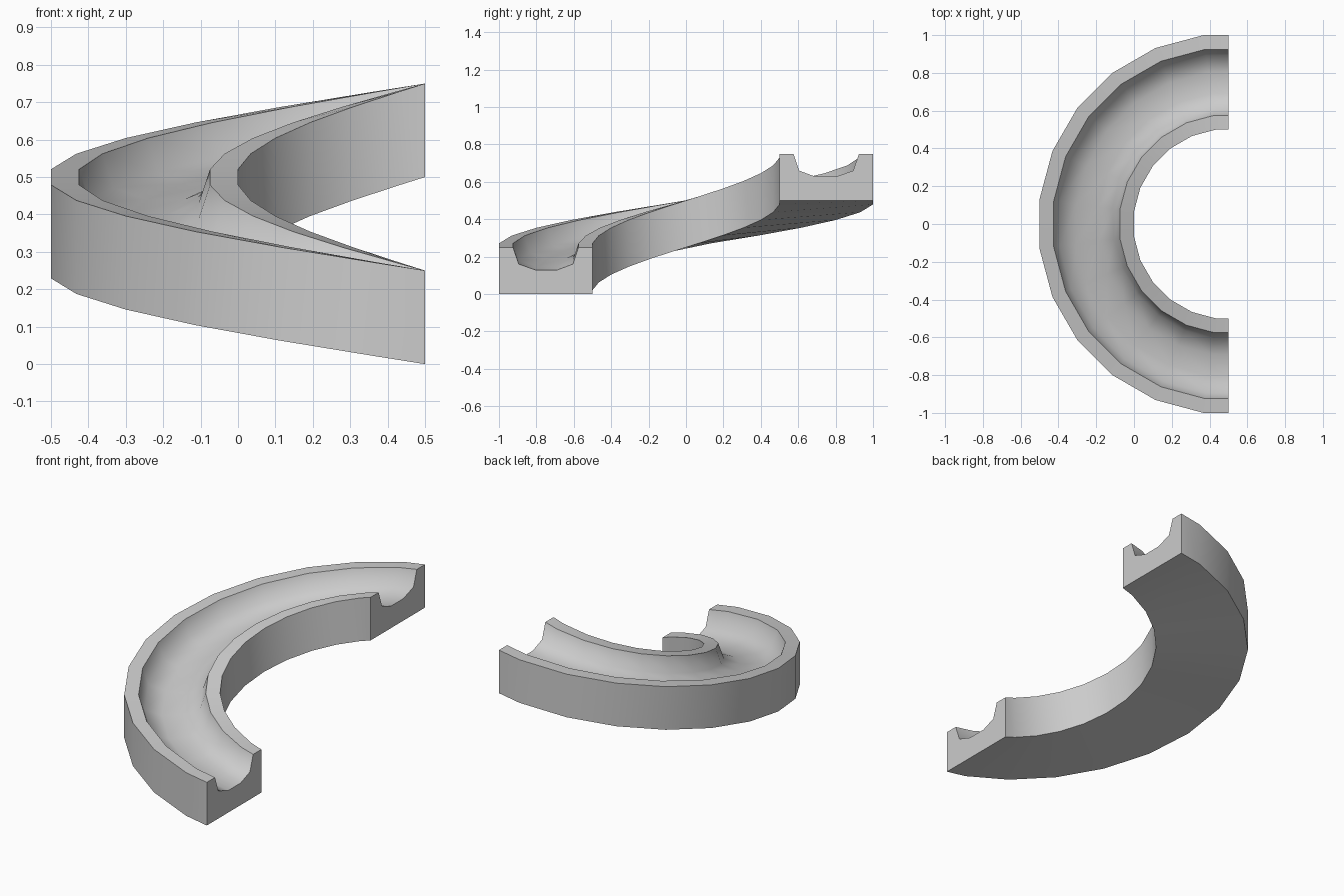
import bpy, bmesh
from math import sin, cos, radians

if "Cube" in bpy.data.objects:
    bpy.data.objects.remove(bpy.data.objects["Cube"])

# Channel cross-section: (radius, height)
profile = [(0.5, 0), (1.0, 0), (1.0, 0.25), (0.925, 0.25), (0.894, 0.16),
           (0.803, 0.128), (0.69, 0.128), (0.605, 0.16), (0.575, 0.25), (0.5, 0.25)]
# Twelve bends straddle the flat ends
angles = [0] + [7.5 + 15 * i for i in range(12)] + [180]
RISE = 0.5

# Sweep the section along the half-turn ramp
bm = bmesh.new()
rings = []
for a in angles:
    t = radians(a)
    k = 1 if a in (0, 180) else 1 / cos(radians(7.5))
    rings.append([bm.verts.new((0.5 - r * k * sin(t), -r * k * cos(t), z + RISE * a / 180))
                  for r, z in profile])
n = len(profile)
for p, q in zip(rings, rings[1:]):
    for i in range(n):
        j = (i + 1) % n
        bm.faces.new((p[i], p[j], q[j], q[i]))

# End faces
bm.faces.new(rings[0])
bm.faces.new(rings[-1][::-1])
bmesh.ops.recalc_face_normals(bm, faces=bm.faces)

mesh = bpy.data.meshes.new("curved_ramp_channel")
bm.to_mesh(mesh)
bm.free()
ramp = bpy.data.objects.new("curved_ramp_channel", mesh)
bpy.context.collection.objects.link(ramp)

# Smooth channel and walls, crisp lips and ends
bpy.context.view_layer.objects.active = ramp
ramp.select_set(True)
bpy.ops.object.shade_smooth_by_angle(angle=radians(62))
